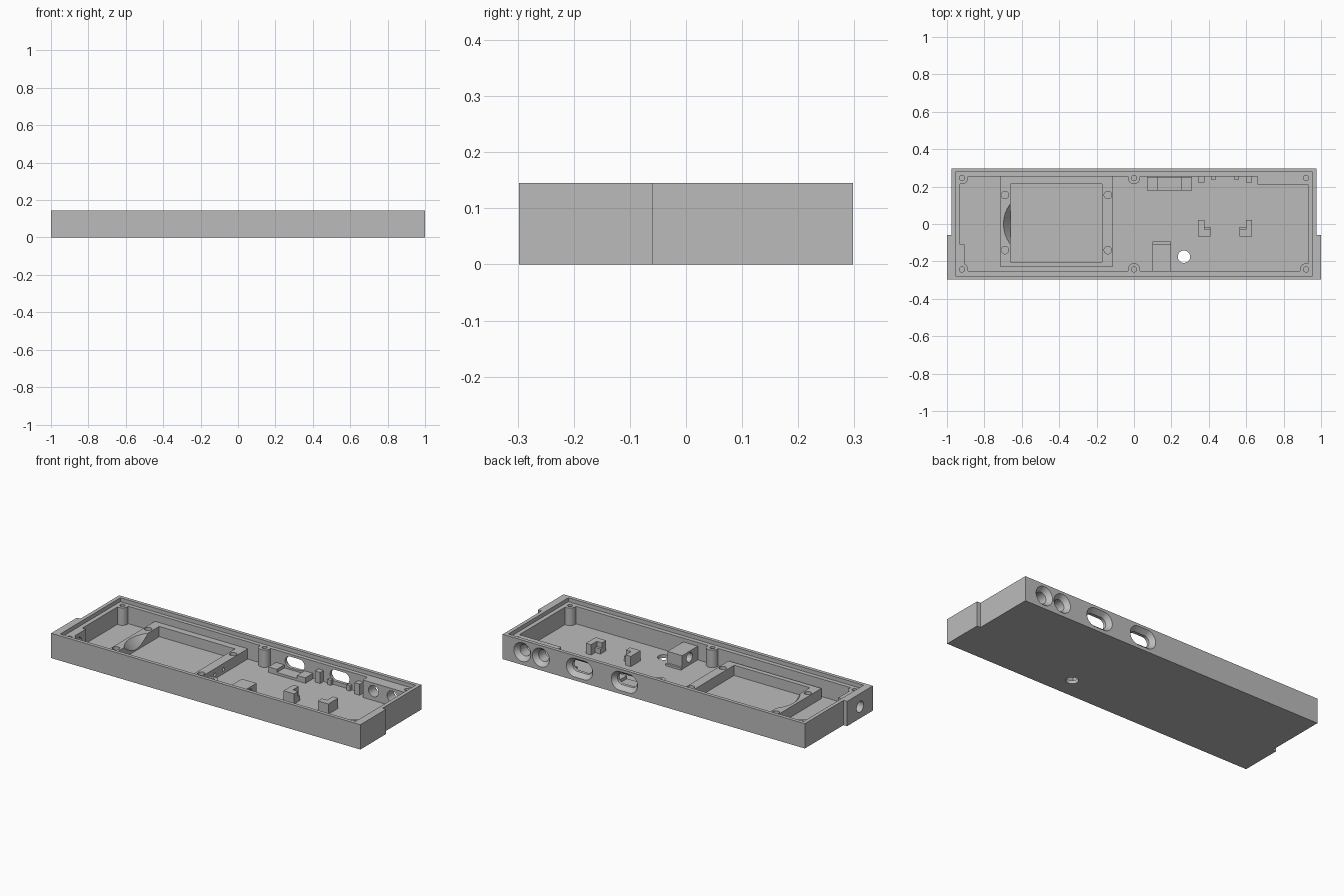
import bpy, bmesh, math
from mathutils import Vector

if "Cube" in bpy.data.objects:
    bpy.data.objects.remove(bpy.data.objects["Cube"], do_unlink=True)

grey = bpy.data.materials.new("grey_plastic")
grey.use_nodes = True
grey.diffuse_color = (0.5, 0.5, 0.5, 1)
grey.node_tree.nodes["Principled BSDF"].inputs["Base Color"].default_value = (0.5, 0.5, 0.5, 1)

H, FLOOR, LEDGE, FRAME_TOP = 0.145, 0.02, 0.122, 0.08


def loft(name, rings):
    """Closed solid through matching rings of points."""
    bm = bmesh.new()
    loops = [[bm.verts.new(p) for p in ring] for ring in rings]
    n = len(loops[0])
    for a, b in zip(loops, loops[1:]):
        for i in range(n):
            bm.faces.new((a[i], a[(i + 1) % n], b[(i + 1) % n], b[i]))
    bm.faces.new(loops[0][::-1])
    bm.faces.new(loops[-1])
    bmesh.ops.recalc_face_normals(bm, faces=bm.faces)
    mesh = bpy.data.meshes.new(name)
    bm.to_mesh(mesh)
    bm.free()
    mesh.materials.append(grey)
    obj = bpy.data.objects.new(name, mesh)
    bpy.context.collection.objects.link(obj)
    return obj


def prism(name, outline, z0, z1):
    return loft(name, [[(x, y, z) for x, y in outline] for z in (z0, z1)])


def box(name, x0, x1, y0, y1, z0, z1):
    return prism(name, [(x0, y0), (x1, y0), (x1, y1), (x0, y1)], z0, z1)


def slot(name, centre, axis, sections, half=0.0, n=32):
    """Round or stadium solid along an axis; sections are (position, radius)."""
    rings = []
    for pos, r in sections:
        ring = []
        for i in range(n):
            t = 2 * math.pi * (i + 0.5) / n
            u, v = r * math.cos(t), r * math.sin(t)
            u += math.copysign(half, u)
            c = {"X": (0, u, v), "Y": (u, 0, v), "Z": (u, v, 0)}[axis]
            p = Vector(centre) + Vector(c)
            p["XYZ".index(axis)] = pos
            ring.append(p)
        rings.append(ring)
    return loft(name, rings)


def combine(target, other, operation="DIFFERENCE"):
    mod = target.modifiers.new("combine", "BOOLEAN")
    mod.operation, mod.solver, mod.object = operation, "EXACT", other
    bpy.context.view_layer.objects.active = target
    bpy.ops.object.modifier_apply(modifier=mod.name)
    bpy.data.objects.remove(other, do_unlink=True)


def smooth(obj):
    bpy.ops.object.select_all(action="DESELECT")
    obj.select_set(True)
    bpy.context.view_layer.objects.active = obj
    bpy.ops.object.shade_smooth_by_angle(angle=math.radians(30))


# Case outline with a wider tab at each end of the front half
half_outline = [(1, -0.298), (1, -0.06), (0.977, -0.06), (0.977, 0.298)]
case = prism("case", half_outline + [(-x, y) for x, y in half_outline[::-1]], 0, H)

# Lid recess and main cavity, with thicker walls behind the jacks and side hole
combine(case, box("recess", -0.955, 0.955, -0.277, 0.277, LEDGE, 0.2))
cavity = [(-0.907, -0.252), (0.93, -0.252), (0.93, 0.21), (0.66, 0.21),
          (0.66, 0.254), (-0.93, 0.254), (-0.93, -0.11), (-0.907, -0.11)]
combine(case, prism("cavity", cavity, FLOOR, 0.2))

# Lid screw bosses at the corners and mid walls
for x in (-0.92, 0, 0.92):
    for y in (-0.243, 0.246):
        combine(case, slot("boss", (x, y, 0), "Z", [(0.01, 0.033), (LEDGE, 0.033)]), "UNION")
        combine(case, slot("pilot", (x, y, 0), "Z", [(0.05, 0.014), (0.2, 0.014)], n=20))

# Countersunk openings in the back wall: two slots and two round holes
for x, half in ((0.19, 0.03), (0.48, 0.03), (0.73, 0), (0.85, 0)):
    sections = [(0.33, 0.055), (0.298, 0.055), (0.272, 0.033), (0.18, 0.033)]
    combine(case, slot("port", (x, 0, 0.075), "Y", sections, half))

# Cable hole in the side tab and hole through the floor
combine(case, slot("side_hole", (0, -0.18, 0.068), "X", [(-1.1, 0.032), (-0.85, 0.032)]))
combine(case, slot("floor_hole", (0.267, -0.175, 0), "Z", [(-0.1, 0.033), (0.05, 0.033)]))
smooth(case)

# Display frame with window, finger scoop and mounting holes
frame = box("display_frame", -0.715, -0.115, -0.23, 0.258, FLOOR - 0.004, FRAME_TOP)
combine(frame, box("window", -0.66, -0.17, -0.202, 0.215, 0, 0.2))
combine(frame, slot("scoop", (-0.52, 0, 0), "Z",
                    [(FLOOR, 0.135), (FRAME_TOP, 0.178), (0.09, 0.185)], n=48))
for x in (-0.69, -0.14):
    for y in (-0.14, 0.155):
        combine(frame, slot("mount", (x, y, 0), "Z", [(0.035, 0.02), (0.1, 0.02)], n=24))
for y in (-0.05, 0.03):
    combine(frame, slot("wire_hole", (0, y, 0.045), "X", [(-0.13, 0.01), (-0.05, 0.01)], n=16))
smooth(frame)

# Switch block on the front wall, bored sideways, with a foot
block = box("switch_block", 0.1, 0.195, -0.256, -0.107, FLOOR - 0.004, 0.1)
combine(block, slot("bore", (0, -0.175, 0.064), "X", [(0, 0.027), (0.3, 0.027)]))
smooth(block)
box("switch_block_foot", 0.098, 0.197, -0.11, -0.094, FLOOR - 0.004, 0.032)

# Connector cradle: raised ends and a lower seat
box("cradle_right_end", 0.07, 0.125, 0.18, 0.25, FLOOR - 0.004, 0.052)
box("cradle_seat", 0.12, 0.26, 0.18, 0.25, FLOOR - 0.004, 0.034)
box("cradle_left_end", 0.255, 0.31, 0.18, 0.25, FLOOR - 0.004, 0.052)

# Mirrored circuit board supports
MID = 0.487
for side, s in (("right", -1), ("left", 1)):
    def support(name, near, far, y0, y1, top):
        x0, x1 = sorted((MID + s * near, MID + s * far))
        box(side + "_" + name, x0, x1, y0, y1, FLOOR - 0.004, top)
    support("post", 0.111, 0.145, -0.068, 0.022, 0.08)
    support("post_arm", 0.077, 0.112, -0.068, -0.03, 0.08)
    support("post_ledge", 0.077, 0.112, -0.031, -0.015, 0.05)
    support("wall_post", 0.111, 0.145, 0.222, 0.258, 0.085)
    support("wall_rest", 0.051, 0.073, 0.235, 0.258, 0.05)
